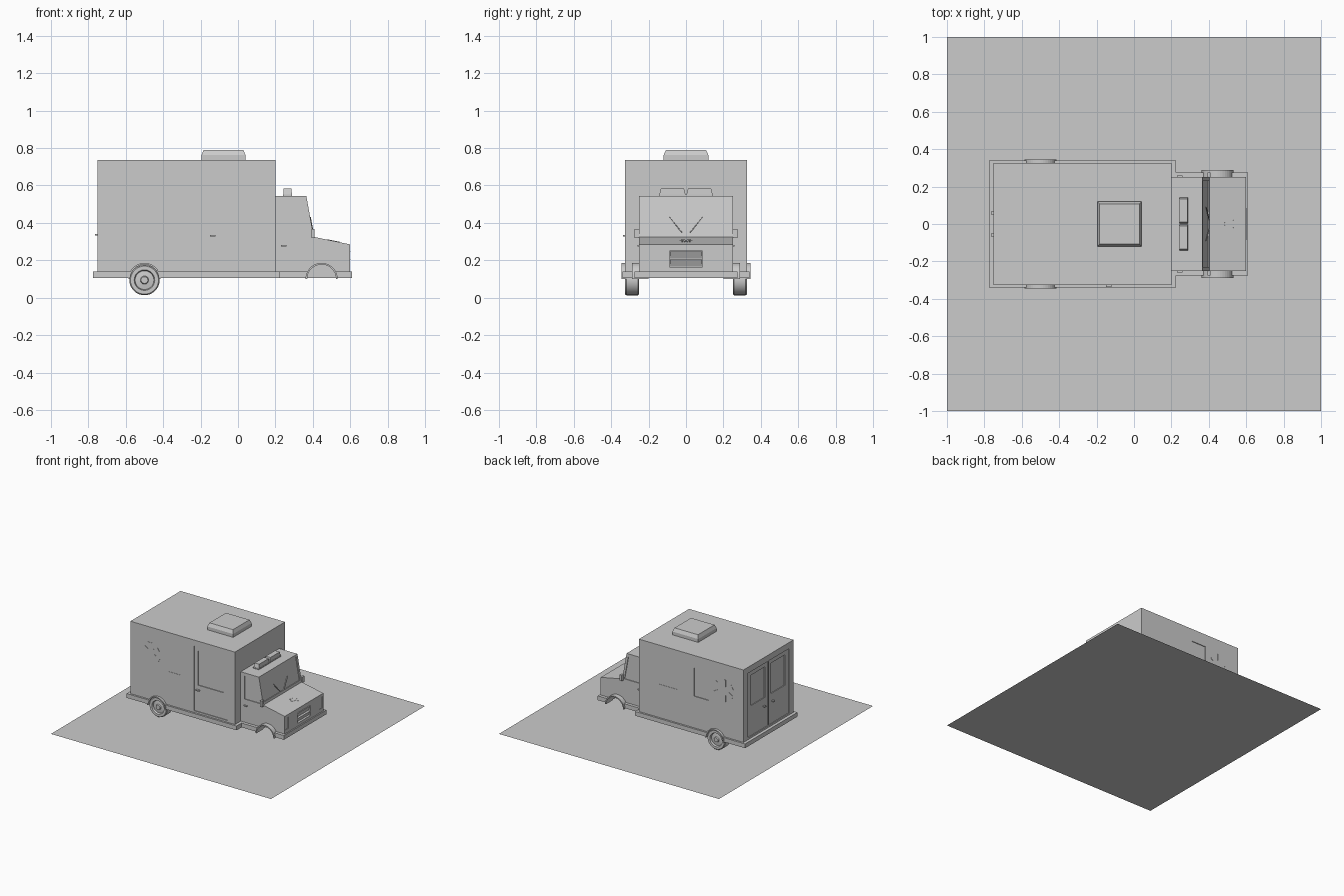
import bpy, bmesh, math
from mathutils import Vector, Matrix

if "Cube" in bpy.data.objects:
    bpy.data.objects.remove(bpy.data.objects["Cube"])

grey = bpy.data.materials.new("plain_grey")
grey.diffuse_color = (0.6, 0.6, 0.6, 1)
grey.use_nodes = True
grey.node_tree.nodes["Principled BSDF"].inputs["Base Color"].default_value = grey.diffuse_color


def finish(name, bm):
    bmesh.ops.recalc_face_normals(bm, faces=bm.faces)
    me = bpy.data.meshes.new(name)
    bm.to_mesh(me)
    bm.free()
    me.materials.append(grey)
    ob = bpy.data.objects.new(name, me)
    bpy.context.collection.objects.link(ob)
    return ob


def prism(name, pts, axis, a, b):
    """Extrude a 2D outline along an axis from a to b."""
    place = {'x': lambda p, t: (t, p[0], p[1]),
             'y': lambda p, t: (p[0], t, p[1]),
             'z': lambda p, t: (p[0], p[1], t)}[axis]
    bm = bmesh.new()
    lo = [bm.verts.new(place(p, a)) for p in pts]
    hi = [bm.verts.new(place(p, b)) for p in pts]
    bm.faces.new(lo)
    bm.faces.new(hi)
    n = len(pts)
    for i in range(n):
        j = (i + 1) % n
        bm.faces.new((lo[i], lo[j], hi[j], hi[i]))
    return finish(name, bm)


def box(name, x0, x1, y0, y1, z0, z1):
    return prism(name, [(x0, y0), (x1, y0), (x1, y1), (x0, y1)], 'z', z0, z1)


def arc(cx, cz, r, a0, a1, n):
    return [(cx + r * math.cos(a0 + (a1 - a0) * i / n),
             cz + r * math.sin(a0 + (a1 - a0) * i / n)) for i in range(n + 1)]


def cut(target, *cutters):
    for c in cutters:
        m = target.modifiers.new("cut", 'BOOLEAN')
        m.operation, m.solver, m.object = 'DIFFERENCE', 'EXACT', c
        bpy.context.view_layer.objects.active = target
        bpy.ops.object.modifier_apply(modifier=m.name)


def remove(obs):
    for o in obs:
        bpy.data.objects.remove(o, do_unlink=True)


def asterisk(name, loc, rot, r, w):
    """Six-armed emblem plate lying in its local xy plane."""
    bm = bmesh.new()
    for k in range(3):
        bmesh.ops.create_cube(bm, size=1, matrix=Matrix.Rotation(k * math.pi / 3, 4, 'Z')
                              @ Matrix.Diagonal((w, 2 * r, 0.004, 1)))
    ob = finish(name, bm)
    ob.location, ob.rotation_euler = loc, rot


def wheel(name, cx, cz, side):
    """Lathe a tyre with a dished hub around the y axis."""
    prof = [(0, .25), (.075, .25), (.081, .257), (.081, .319), (.075, .326),
            (.055, .326), (.05, .312), (.022, .316), (.018, .326), (0, .326)]
    bm = bmesh.new()
    vs = [bm.verts.new((r, y * side, 0)) for r, y in prof]
    es = [bm.edges.new((vs[i], vs[i + 1])) for i in range(len(vs) - 1)]
    bmesh.ops.spin(bm, geom=vs + es, cent=(0, 0, 0), axis=(0, 1, 0),
                   angle=2 * math.pi, steps=36)
    bmesh.ops.remove_doubles(bm, verts=bm.verts, dist=1e-5)
    ob = finish(name, bm)
    ob.location = (cx, 0, cz)
    bpy.ops.object.select_all(action='DESELECT')
    ob.select_set(True)
    bpy.context.view_layer.objects.active = ob
    bpy.ops.object.shade_smooth_by_angle(angle=math.radians(35))


# display base sheet
bm = bmesh.new()
bmesh.ops.create_grid(bm, x_segments=1, y_segments=1, size=1)
finish("base_sheet", bm)

# main shells
body = box("rear_body", -.75, .2, -.325, .325, .105, .735)
cab_profile = [(.2, .105), (.6, .105), (.6, .285), (.405, .325), (.365, .545), (.2, .545)]
cab = prism("cab_and_hood", cab_profile, 'y', -.25, .25)
skirt = prism("lower_skirt", [(-.775, -.34), (.225, -.34), (.225, -.275), (.61, -.275),
                              (.61, .275), (.225, .275), (.225, .34), (-.775, .34)],
              'z', .105, .14)

# wheel wells
REAR, FRONT = -.5, .447
wells = []
for s in (-1, 1):
    wells.append(prism("well", arc(REAR, .1, .082, 0, 2 * math.pi * 31 / 32, 31),
                       'y', s * .245, s * .4))
    wells.append(prism("well", arc(FRONT, .1, .078, 0, 2 * math.pi * 31 / 32, 31),
                       'y', s * .17, s * .4))
cut(body, wells[0], wells[2])
cut(cab, wells[1], wells[3])
cut(skirt, *wells)
remove(wells)

# recessed doors and windows of the rear body: first the doors, then the panes
D = .006
cutters = [box("c", -.174, .13, -.4, -.325 + D, .155, .687),
           box("c", -.14, .09, -.4, -.325 + 2 * D, .37, .65),
           box("c", -.43, -.3, .325 - D, .4, .40, .63)]
for s in (-1, 1):
    ya, yb = sorted((s * .004, s * .265))
    cutters.append(box("c", -.8, -.75 + D, ya, yb, .155, .685))
    ya, yb = sorted((s * .04, s * .22))
    cutters.append(box("c", -.8, -.75 + 2 * D, ya, yb, .40, .65))
cut(body, *cutters)
remove(cutters)

# cab side windows, windscreen, headlights and grille opening
cutters = []
for s in (-1, 1):
    cutters.append(prism("c", [(.235, .33), (.385, .33), (.35, .52), (.235, .52)],
                         'y', s * .244, s * .3))
    ya, yb = sorted((s * .2, s * .237))
    cutters.append(box("c", .596, .65, ya, yb, .17, .262))
cutters.append(prism("c", [(.395, .345), (.45, .345), (.42, .53), (.362, .53)], 'y', -.23, .23))
cutters.append(box("c", .582, .65, -.087, .087, .165, .25))
cut(cab, *cutters)
remove(cutters)
for i in range(2):
    z = .167 + i * .042
    prism(f"grille_slat_{i}", [(.583, z), (.602, z + .038), (.583, z + .038)], 'y', -.086, .086)

# wheels, arches, mirrors and cab handles on both sides
for s, tag in ((-1, "right"), (1, "left")):
    wheel(f"rear_wheel_{tag}", REAR, .094, s)
    for nm, cx, y0, y1 in (("rear", REAR, .25, .345), ("front", FRONT, .2, .29)):
        ring = arc(cx, .1, .086, 0, math.pi, 20) + arc(cx, .1, .077, math.pi, 0, 20)
        prism(f"{nm}_arch_{tag}", ring, 'y', s * y0, s * y1)
    ya, yb = sorted((s * .248, s * .275))
    box(f"mirror_{tag}", .392, .41, ya, yb, .318, .367)
    ya, yb = sorted((s * .248, s * .26))
    box(f"cab_handle_{tag}", .23, .26, ya, yb, .275, .283)
    ya, yb = sorted((s * .05, s * .066))
    box(f"rear_handle_{tag}", -.765, -.742, ya, yb, .332, .34)
    # wipers
    a, b = Vector((.402, s * .02, .345)), Vector((.386, s * .09, .43))
    bm = bmesh.new()
    rot = (b - a).to_track_quat('Z', 'Y').to_matrix().to_4x4()
    bmesh.ops.create_cube(bm, size=1, matrix=Matrix.Translation((a + b) / 2) @ rot
                          @ Matrix.Diagonal((.005, .005, (b - a).length, 1)))
    finish(f"wiper_{tag}", bm)
    # side emblem
    asterisk(f"side_emblem_{tag}", (-.57, s * .325, .52), (math.pi / 2, 0, 0), .09, .04)
box("side_door_handle", -.15, -.12, -.336, -.315, .328, .336)
box("side_stripe_right", -.40, -.30, -.327, -.32, .40, .415)
box("side_stripe_left", -.15, .03, .32, .327, .40, .415)
asterisk("hood_emblem", (.51, 0, .3035), (0, math.atan2(.04, .195), 0), .035, .014)


# roof vent with a chamfered lid
def taper_box(name, x0, x1, y0, y1, z0, z1, inx, iny):
    ob = box(name, x0, x1, y0, y1, z0, z1)
    cx, cy = (x0 + x1) / 2, (y0 + y1) / 2
    for v in ob.data.vertices:
        if v.co.z > (z0 + z1) / 2:
            v.co.x += inx if v.co.x < cx else -inx
            v.co.y += iny if v.co.y < cy else -iny


box("vent_base", -.195, .04, -.12, .12, .73, .762)
taper_box("vent_lid", -.195, .04, -.12, .12, .762, .79, .011, .013)

# light bar in two halves
box("light_bar_base", .24, .29, -.145, .145, .54, .553)
taper_box("light_bar_right", .242, .288, -.142, -.003, .553, .585, .002, .008)
taper_box("light_bar_left", .242, .288, .003, .142, .553, .585, .002, .008)
